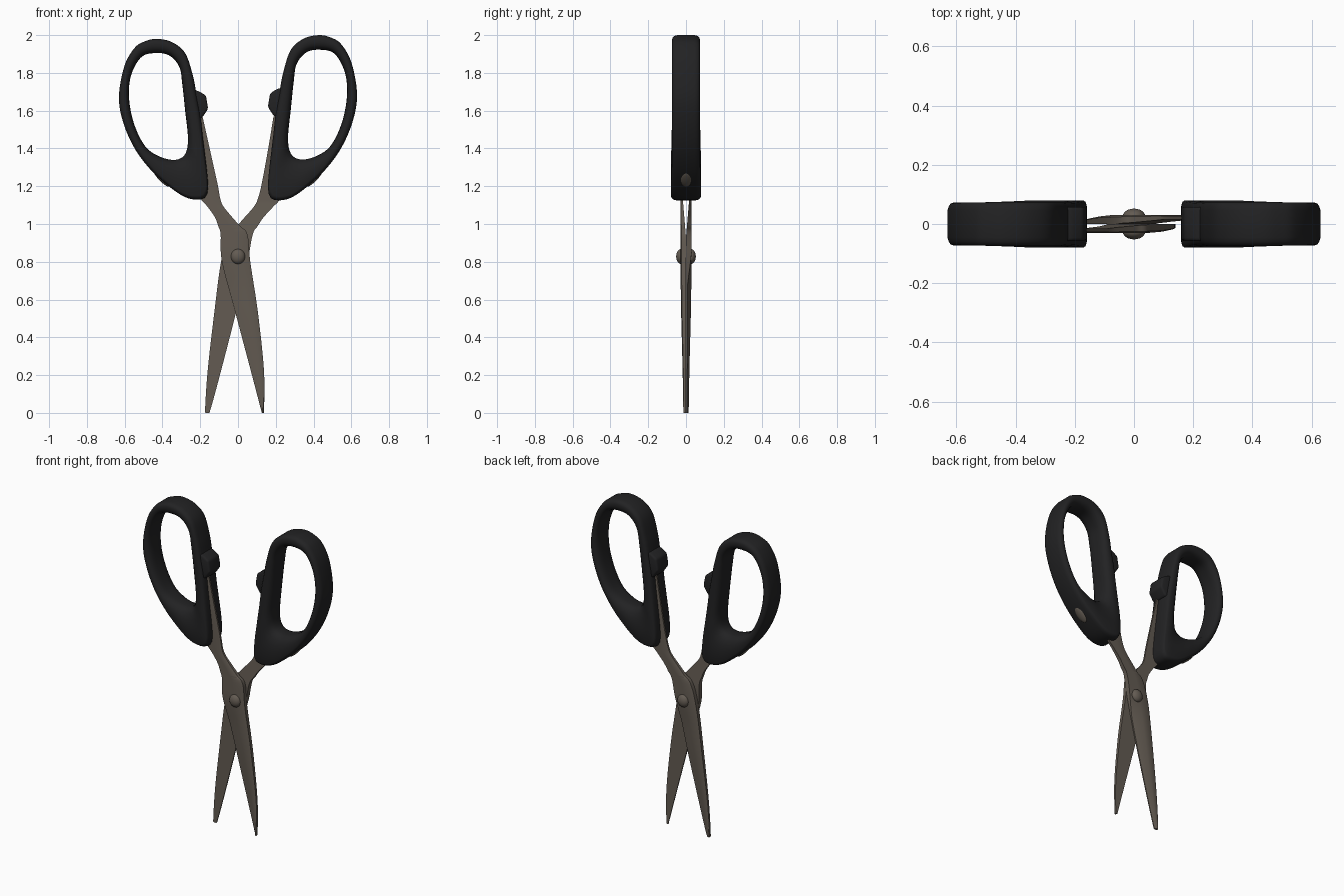
import bpy, bmesh, math

if "Cube" in bpy.data.objects:
    bpy.data.objects.remove(bpy.data.objects["Cube"])

def material(name, rgb):
    m = bpy.data.materials.new(name)
    m.diffuse_color = (*rgb, 1)
    m.use_nodes = True
    m.node_tree.nodes["Principled BSDF"].inputs["Base Color"].default_value = m.diffuse_color
    return m

BLACK = material("black_plastic", (0.016, 0.016, 0.017))
METAL = material("brown_grey_metal", (0.125, 0.105, 0.085))

def finish(name, bm, mat, angle=35):
    bmesh.ops.recalc_face_normals(bm, faces=bm.faces)
    me = bpy.data.meshes.new(name)
    bm.to_mesh(me)
    bm.free()
    ob = bpy.data.objects.new(name, me)
    bpy.context.collection.objects.link(ob)
    me.materials.append(mat)
    bpy.ops.object.select_all(action='DESELECT')
    ob.select_set(True)
    bpy.context.view_layer.objects.active = ob
    bpy.ops.object.shade_smooth_by_angle(angle=math.radians(angle))
    return ob

def catmull(pts, closed, steps):
    n, out = len(pts), []
    get = (lambda i: pts[i % n]) if closed else (lambda i: pts[max(0, min(n - 1, i))])
    for i in range(n if closed else n - 1):
        a, b, c, d = get(i - 1), get(i), get(i + 1), get(i + 2)
        for s in range(steps):
            t = s / steps
            out.append(tuple(0.5 * (2 * q + (r - p) * t + (2 * p - 5 * q + 4 * r - u) * t * t
                             + (3 * q - p - 3 * r + u) * t ** 3) for p, q, r, u in zip(a, b, c, d)))
    if not closed:
        out.append(tuple(pts[-1]))
    return out

def lerp_table(table, v):
    for (a, x), (b, y) in zip(table, table[1:]):
        if v <= b:
            return x + (y - x) * max(0, (v - a) / (b - a))
    return table[-1][1]

# Handle outlines (left handle, x and z)
OUTER = [(-.43, 1.98), (-.49, 1.968), (-.545, 1.935), (-.60, 1.84), (-.63, 1.68), (-.61, 1.545),
         (-.55, 1.405), (-.465, 1.29), (-.36, 1.195), (-.275, 1.14), (-.20, 1.13), (-.165, 1.155),
         (-.16, 1.235), (-.188, 1.475), (-.20, 1.58), (-.22, 1.69), (-.24, 1.79), (-.28, 1.905),
         (-.35, 1.963)]
HOLE = [(-.43, 1.905), (-.51, 1.885), (-.565, 1.79), (-.577, 1.67), (-.55, 1.53), (-.49, 1.41),
        (-.41, 1.355), (-.33, 1.34), (-.28, 1.37), (-.265, 1.45), (-.28, 1.6), (-.295, 1.74),
        (-.31, 1.83), (-.36, 1.89)]
BUTTON = [(-.25, 1.71), (-.21, 1.705), (-.17, 1.68), (-.158, 1.61), (-.192, 1.56), (-.25, 1.56)]
CX, CZ = -.42, 1.62

def radius_table(pts):
    tab = sorted((math.atan2(z - CZ, x - CX), math.hypot(x - CX, z - CZ))
                 for x, z in catmull(pts, True, 12))
    return ([(tab[-1][0] - 2 * math.pi, tab[-1][1])] + tab
            + [(tab[0][0] + 2 * math.pi, tab[0][1])])

def place(side, x, z):
    # the right handle is mirrored and stands slightly taller
    return (x, z) if side < 0 else (-x, 1.126 + (z - 1.13) * 1.028)

def handle(name, side):
    bm = bmesh.new()
    to, ti = radius_table(OUTER), radius_table(HOLE)
    rings, n = [], 160
    for i in range(n):
        a = -math.pi + 2 * math.pi * i / n
        ro, ri = lerp_table(to, a), lerp_table(ti, a)
        w = ro - ri
        h = .073 + .006 * min(1, max(0, (w - .06) / .1))
        c = .5 * w
        half = [(0, h - .028), (.004, h - .014), (.011, h - .004), (.022, h), (w - c, h),
                (w - .6 * c, h * .95), (w - .28 * c, h * .8), (w - .07 * c, h * .58), (w, h * .3)]
        sec = half + [(d, -y) for d, y in reversed(half)]
        ring = []
        for d, y in sec:
            x, z = place(side, CX + (ro - d) * math.cos(a), CZ + (ro - d) * math.sin(a))
            ring.append(bm.verts.new((x, y, z)))
        rings.append(ring)
    m = len(rings[0])
    for i in range(n):
        p, q = rings[i], rings[(i + 1) % n]
        for j in range(m):
            k = (j + 1) % m
            bm.faces.new((p[j], p[k], q[k], q[j]))
    finish(name, bm, BLACK, 50)

def button(name, side):
    bm = bmesh.new()
    pts = [place(side, x, z) for x, z in BUTTON]
    f = bm.faces.new([bm.verts.new((x, -.058, z)) for x, z in pts])
    r = bmesh.ops.extrude_face_region(bm, geom=[f])
    bmesh.ops.translate(bm, vec=(0, .116, 0),
                        verts=[v for v in r['geom'] if isinstance(v, bmesh.types.BMVert)])
    bmesh.ops.bevel(bm, geom=bm.edges[:], offset=.012, segments=3, affect='EDGES', profile=.5)
    finish(name, bm, BLACK, 50)

# Blade rows: z, left edge x, right edge x
FRONT = [(1.57, -.24, -.188), (1.40, -.24, -.15), (1.21, -.24, -.108), (1.13, -.195, -.093),
         (1.09, -.16, -.075), (1.035, -.122, -.03), (.99, -.105, .01), (.945, -.092, .05),
         (.80, -.085, .065), (.535, -.015, .105), (.23, .066, .137), (.02, .121, .138),
         (0, .126, .132)]
BACK = [(1.57, .188, .24), (1.40, .16, .24), (1.21, .125, .24), (1.13, .104, .22),
        (1.09, .083, .185), (1.035, .035, .135), (.99, -.005, .105), (.945, -.05, .078),
        (.80, -.09, .05), (.535, -.125, -.01), (.23, -.16, -.088), (.02, -.174, -.145),
        (0, -.168, -.156)]
OUT_Y = [(0, .014), (.23, .018), (.535, .026), (.8, .03), (1.6, .03)]
IN_Y = [(0, 0), (.93, 0), (1.12, .016), (1.6, .016)]

def blade(name, rows, side):
    bm = bmesh.new()
    rings = []
    for z, xl, xr in catmull(rows, False, 6):
        z = max(0, z)
        spine, edge = (xr, xl) if side < 0 else (xl, xr)
        yo, yi = lerp_table(OUT_Y, z), lerp_table(IN_Y, z)
        thin = lerp_table([(0, .4), (.68, .3), (.85, 1), (1.6, 1)], z)  # ground cutting edge
        sec = [(0, yi), (0, yi + (yo - yi) * .8), (.1, yo), (.5, yo),
               (1, yi + (yo - yi) * thin), (1, yi)]
        rings.append([bm.verts.new((spine + (edge - spine) * t, side * y, z)) for t, y in sec])
    for p, q in zip(rings, rings[1:]):
        for j in range(6):
            k = (j + 1) % 6
            bm.faces.new((p[j], p[k], q[k], q[j]))
    bm.faces.new(rings[0])
    bm.faces.new(rings[-1])
    finish(name, bm, METAL, 35)

def dome(name, loc, scale, turn=0):
    bm = bmesh.new()
    bmesh.ops.create_uvsphere(bm, u_segments=24, v_segments=16, radius=1)
    bmesh.ops.scale(bm, vec=scale, verts=bm.verts)
    ob = finish(name, bm, METAL, 60)
    ob.location = loc
    ob.rotation_euler = (0, turn, 0)

for label, side, rows in (("left", -1, FRONT), ("right", 1, BACK)):
    handle(label + "_handle", side)
    button(label + "_handle_stop", side)
    blade(("front" if side < 0 else "back") + "_blade", rows, side)
    # rivet head on each face
    dome(label + "_rivet_head", (0, side * .026, .828), (.038, .026, .04))
    # end of the metal tang showing through the lower outer rim
    dome(label + "_tang_end", (side * .405, 0, 1.238), (.012, .03, .055), side * math.radians(45))
